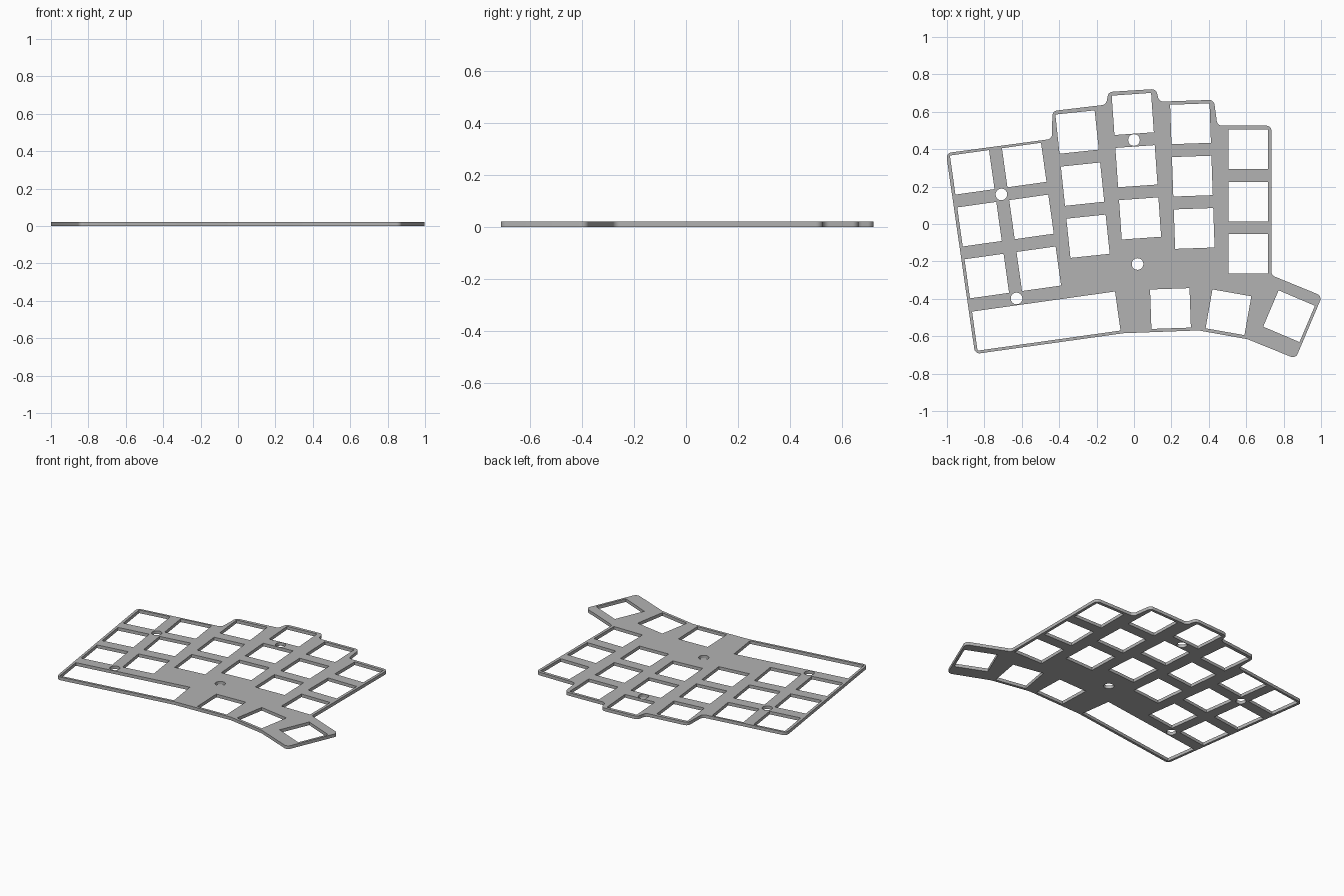
import bpy
import bmesh
from math import cos, sin, pi, radians
from mathutils import Vector, Matrix

cube = bpy.data.objects.get("Cube")
if cube:
    bpy.data.objects.remove(cube)

THICK = 0.021   # plate thickness
KEY = 0.211     # side of a square key opening


def rounded(corners, radius, steps=6):
    """Closed outline with every corner replaced by a tangent arc."""
    pts = []
    for i, c in enumerate(corners):
        p = Vector(c)
        a = (Vector(corners[i - 1]) - p).normalized()
        b = (Vector(corners[(i + 1) % len(corners)]) - p).normalized()
        half = a.angle(b) / 2
        reach = min(radius * cos(half) / sin(half), radius)
        r = reach * sin(half) / cos(half)
        center = p + (a + b).normalized() * (r / sin(half))
        start = p + a * reach - center
        turn = start.angle_signed(p + b * reach - center)
        for k in range(steps + 1):
            pts.append(center + Matrix.Rotation(-turn * k / steps, 2) @ start)
    return pts


def rectangle(x, y, angle, width=KEY, height=KEY):
    rot = Matrix.Rotation(radians(angle), 2)
    return [Vector((x, y)) + rot @ Vector((sx * width / 2, sy * height / 2))
            for sx, sy in ((-1, -1), (1, -1), (1, 1), (-1, 1))]


def circle(x, y, r=0.031, n=32):
    return [Vector((x + r * cos(2 * pi * k / n), y + r * sin(2 * pi * k / n)))
            for k in range(n)]


# Outer edge of the plate, stepped along the back
outline = [(-1.005, 0.379), (-0.439, 0.455), (-0.436, 0.604), (-0.15, 0.638),
           (-0.136, 0.706), (0.118, 0.722), (0.134, 0.654), (0.427, 0.664),
           (0.446, 0.526), (0.735, 0.526), (0.735, -0.274), (1.006, -0.385),
           (0.864, -0.72), (0.607, -0.616), (0.345, -0.569),
           (-0.056, -0.584), (-0.85, -0.695)]
loops = [rounded(outline, 0.028)]

# Finger columns: centre of the middle opening and the tilt of the column
PITCH = 0.28
for x, y, tilt in ((-0.826, -0.001, 8), (-0.548, 0.038, 8), (-0.275, 0.213, 6),
                   (0.013, 0.309, 4), (0.312, 0.256, 2), (0.611, 0.12, 0)):
    t = radians(tilt)
    for row in (-1, 0, 1):
        loops.append(rectangle(x - sin(t) * PITCH * row,
                               y + cos(t) * PITCH * row, tilt))

# Thumb openings and the wide opening at the front left
for x, y, tilt in ((0.195, -0.452, 2), (0.505, -0.472, -10), (0.829, -0.493, -23)):
    loops.append(rectangle(x, y, tilt))
loops.append(rectangle(-0.469, -0.519, 8, 0.772))

# Screw holes
for x, y in ((0.0, 0.449), (-0.709, 0.158), (0.019, -0.214), (-0.628, -0.398)):
    loops.append(circle(x, y))

# Filled, extruded profile turned into a clean mesh
curve = bpy.data.curves.new("plate_profile", "CURVE")
curve.dimensions = "2D"
curve.fill_mode = "BOTH"
curve.extrude = THICK / 2
for pts in loops:
    spline = curve.splines.new("POLY")
    spline.points.add(len(pts) - 1)
    for point, p in zip(spline.points, pts):
        point.co = (p.x, p.y, 0, 1)
    spline.use_cyclic_u = True
profile = bpy.data.objects.new("plate_profile", curve)
bpy.context.collection.objects.link(profile)
bpy.context.view_layer.update()
mesh = bpy.data.meshes.new_from_object(
    profile.evaluated_get(bpy.context.evaluated_depsgraph_get()))
bpy.data.objects.remove(profile)

bm = bmesh.new()
bm.from_mesh(mesh)
bmesh.ops.remove_doubles(bm, verts=bm.verts, dist=0.0001)
bmesh.ops.translate(bm, verts=bm.verts, vec=(0, 0, THICK / 2))
bmesh.ops.recalc_face_normals(bm, faces=bm.faces)
bm.to_mesh(mesh)
bm.free()

plate = bpy.data.objects.new("switch_plate", mesh)
bpy.context.collection.objects.link(plate)

# Plain grey material
grey = bpy.data.materials.new("plain_grey")
grey.use_nodes = True
color = (0.45, 0.45, 0.45, 1)
grey.diffuse_color = color
grey.node_tree.nodes["Principled BSDF"].inputs["Base Color"].default_value = color
mesh.materials.clear()
mesh.materials.append(grey)

# Smooth rounded corners, sharp rims
bpy.ops.object.select_all(action="DESELECT")
plate.select_set(True)
bpy.context.view_layer.objects.active = plate
bpy.ops.object.shade_smooth_by_angle(angle=radians(30))
